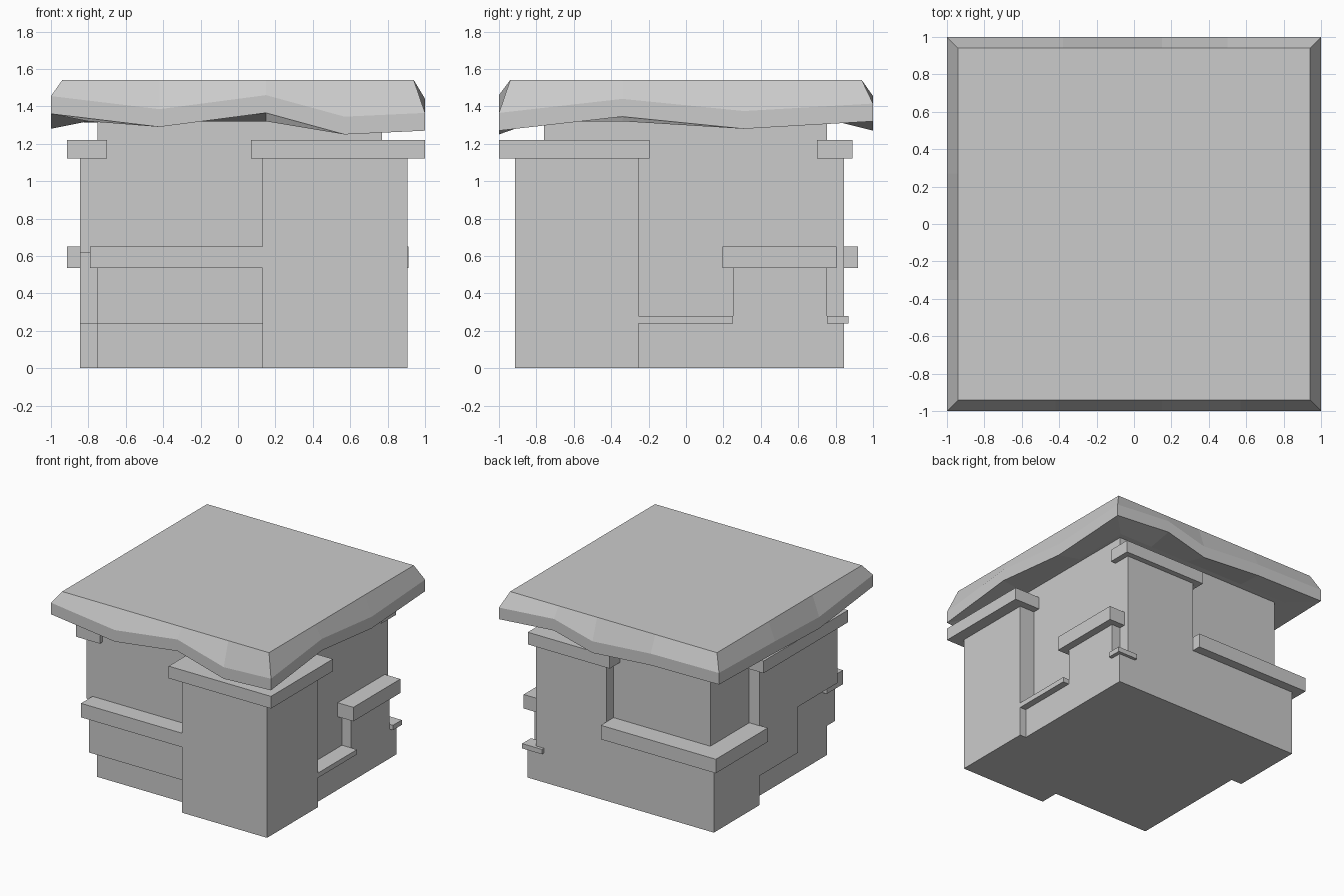
import bpy, bmesh

cube = bpy.data.objects.get("Cube")
if cube:
    bpy.data.objects.remove(cube, do_unlink=True)

stone = bpy.data.materials.new("grey_stone")
stone.use_nodes = True
GREY = (0.6, 0.6, 0.6, 1)
stone.diffuse_color = GREY
stone.node_tree.nodes["Principled BSDF"].inputs["Base Color"].default_value = GREY


def finish(name, bm):
    bmesh.ops.recalc_face_normals(bm, faces=bm.faces)
    mesh = bpy.data.meshes.new(name)
    bm.to_mesh(mesh)
    bm.free()
    mesh.materials.append(stone)
    obj = bpy.data.objects.new(name, mesh)
    bpy.context.collection.objects.link(obj)


def loft(name, rings):
    """Skin matching rings and cap both ends."""
    bm = bmesh.new()
    loops = [[bm.verts.new(p) for p in ring] for ring in rings]
    n = len(loops[0])
    for a, b in zip(loops, loops[1:]):
        for i in range(n):
            j = (i + 1) % n
            bm.faces.new((a[i], a[j], b[j], b[i]))
    bm.faces.new(loops[0])
    bm.faces.new(loops[-1])
    finish(name, bm)


def box(name, x, y, z):
    loft(name, [[(x[0], y[0], h), (x[1], y[0], h), (x[1], y[1], h), (x[0], y[1], h)] for h in z])


def panel(name, axis, span, outline):
    """Extrude a stepped side outline along x or y."""
    if axis == "x":
        loft(name, [[(d, u, z) for u, z in outline] for d in span])
    else:
        loft(name, [[(u, d, z) for u, z in outline] for d in span])


# Main body and the tall corner pier
box("core", (-.75, .77), (-.76, .755), (0, 1.36))
box("corner_pier", (.13, .905), (-.915, -.255), (0, 1.12))
box("front_band", (-.75, .2), (-.865, -.7), (.24, .54))

# Stepped wall panels
panel("left_panel", "x", (.7, .85),
      [(-.3, 0), (.845, 0), (.845, .24), (.755, .24), (.755, .54),
       (.25, .54), (.25, .24), (-.3, .24)])
panel("back_panel", "y", (.7, .845),
      [(-.845, 0), (.85, 0), (.85, .24), (.77, .24), (.77, 1.12),
       (.13, 1.12), (.13, .54), (-.845, .54)])
panel("right_panel", "x", (-.845, -.7),
      [(.845, 0), (.25, 0), (.25, .24), (-.25, .24), (-.25, .617), (-.76, .617),
       (-.76, 1.12), (.25, 1.12), (.25, .54), (.845, .54)])

# Projecting ledges
HIGH, MID, LOW = (1.12, 1.22), (.535, .65), (.24, .28)
box("pier_cap", (.07, 1), (-1, -.195), HIGH)
box("back_cap", (.07, .815), (.7, .89), HIGH)
box("right_cap", (-.915, -.7), (-.795, .3), HIGH)
box("front_ledge", (-.79, .15), (-.91, -.7), MID)
box("left_ledge", (.7, .912), (.195, .805), MID)
box("back_corner_ledge", (-.915, .13), (.245, .92), MID)
box("left_low_ledge", (.7, .905), (-.3, .25), LOW)
box("corner_low_ledge", (.7, .88), (.755, .87), LOW)

# Thick roof slab with a wavy lower edge: x, y, lower height
rim = [(-1, -1, 1.36), (-.42, -1, 1.29), (.15, -1, 1.365), (.57, -1, 1.25),
       (1, -1, 1.27), (1, -.34, 1.345), (1, .31, 1.28),
       (1, 1, 1.32), (.5, 1, 1.36), (.15, 1, 1.27), (-.38, 1, 1.31),
       (-1, 1, 1.317), (-1, .27, 1.3), (-1, -.3, 1.28)]


def inset(limit, z):
    return [(max(-limit, min(limit, x)), max(-limit, min(limit, y)), z) for x, y, _ in rim]


loft("roof_slab", [inset(.8, 1.32), rim, [(x, y, z + .095) for x, y, z in rim], inset(.94, 1.54)])
